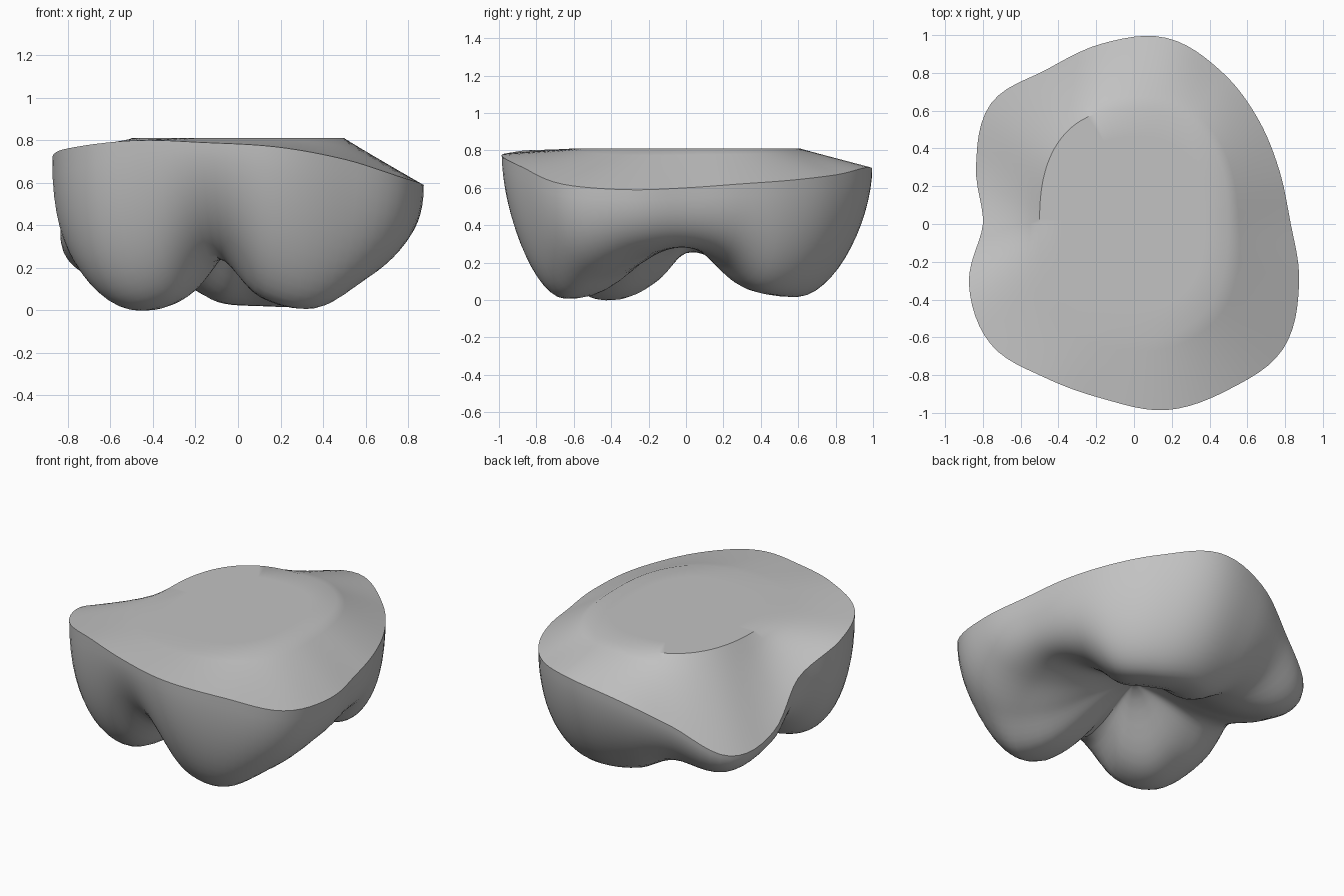
import bpy
import bmesh
from math import sin, cos, pi, tau

if "Cube" in bpy.data.objects:
    bpy.data.objects.remove(bpy.data.objects["Cube"], do_unlink=True)

# Stations every 20 degrees, counter-clockwise from +x:
# rim radius, rim height, radius of the lowest point, height of the lowest point
STATIONS = [
    (.83, .60, .56, .28), (.82, .62, .50, .21), (.86, .64, .58, .06),
    (.93, .67, .62, .02), (1.0, .71, .62, .02), (.97, .64, .56, .04),
    (.94, .49, .58, .14), (.99, .31, .74, .13), (.89, .36, .64, .21),
    (.80, .58, .52, .25), (.93, .72, .56, .09), (.99, .77, .62, .00),
    (.94, .80, .60, .05), (.94, .79, .50, .24), (1.0, .77, .67, .06),
    (1.01, .71, .72, .01), (1.03, .62, .68, .13), (.93, .59, .60, .24),
]
STEPS = 6
SEGMENTS = len(STATIONS) * STEPS
TOP = .81
CENTRE_UNDER = .33
FLAT_X, FLAT_Y, FLAT_POWER = .5, .61, 2.5


def station(i):
    """Smooth periodic blend between the stations."""
    k, t = i // STEPS, (i % STEPS) / STEPS
    a, b, c, d = (STATIONS[(k + j) % len(STATIONS)] for j in (-1, 0, 1, 2))
    return [q + .5 * t * (r - p + t * (2 * p - 5 * q + 4 * r - s + t * (3 * (q - r) + s - p)))
            for p, q, r, s in zip(a, b, c, d)]


def section(i):
    """Radius and height from the flat top, over the rim, to under the centre."""
    angle = tau * i / SEGMENTS
    rim, rim_z, low, low_z = station(i)
    flat = (abs(cos(angle) / FLAT_X) ** FLAT_POWER
            + abs(sin(angle) / FLAT_Y) ** FLAT_POWER) ** (-1 / FLAT_POWER)
    points = [(flat * j / 4, TOP) for j in range(1, 5)]
    # sloping shoulder
    points += [(flat + (rim - flat) * j / 6, TOP + (rim_z - TOP) * j / 6) for j in range(1, 7)]
    # rounded outer wall of the lobe, fuller at the sides than at front and back
    power = 1.7 + .7 * cos(angle) ** 2
    for j in range(1, 15):
        u = cos(pi / 2 * j / 14)
        rise = 1 - (1 - u ** power) ** (1 / power)
        points.append((low + (rim - low) * u, low_z + (rim_z - low_z) * rise))
    # hollow towards the centre
    for j in range(1, 10):
        blend = (.5 - .5 * cos(pi * j / 10)) ** 1.3
        points.append((low * (1 - j / 10), low_z + (CENTRE_UNDER - low_z) * blend))
    return [(r * cos(angle), r * sin(angle), z) for r, z in points]


# Lobed body
bm = bmesh.new()
columns = [[bm.verts.new(p) for p in section(i)] for i in range(SEGMENTS)]
top_centre = bm.verts.new((0, 0, TOP))
under_centre = bm.verts.new((0, 0, CENTRE_UNDER))
for i, here in enumerate(columns):
    after = columns[(i + 1) % SEGMENTS]
    bm.faces.new((top_centre, here[0], after[0]))
    bm.faces.new((under_centre, after[-1], here[-1]))
    for j in range(len(here) - 1):
        bm.faces.new((here[j], here[j + 1], after[j + 1], after[j]))
bmesh.ops.recalc_face_normals(bm, faces=bm.faces)
mesh = bpy.data.meshes.new("lobed_body")
bm.to_mesh(mesh)
bm.free()
body = bpy.data.objects.new("lobed_body", mesh)
bpy.context.collection.objects.link(body)

# Plain grey
grey = bpy.data.materials.new("plain grey")
grey.use_nodes = True
colour = (.54, .54, .54, 1)
grey.diffuse_color = colour
grey.node_tree.nodes["Principled BSDF"].inputs["Base Color"].default_value = colour
mesh.materials.append(grey)

bpy.ops.object.select_all(action="DESELECT")
body.select_set(True)
bpy.context.view_layer.objects.active = body
bpy.ops.object.shade_smooth_by_angle(angle=pi / 5)
